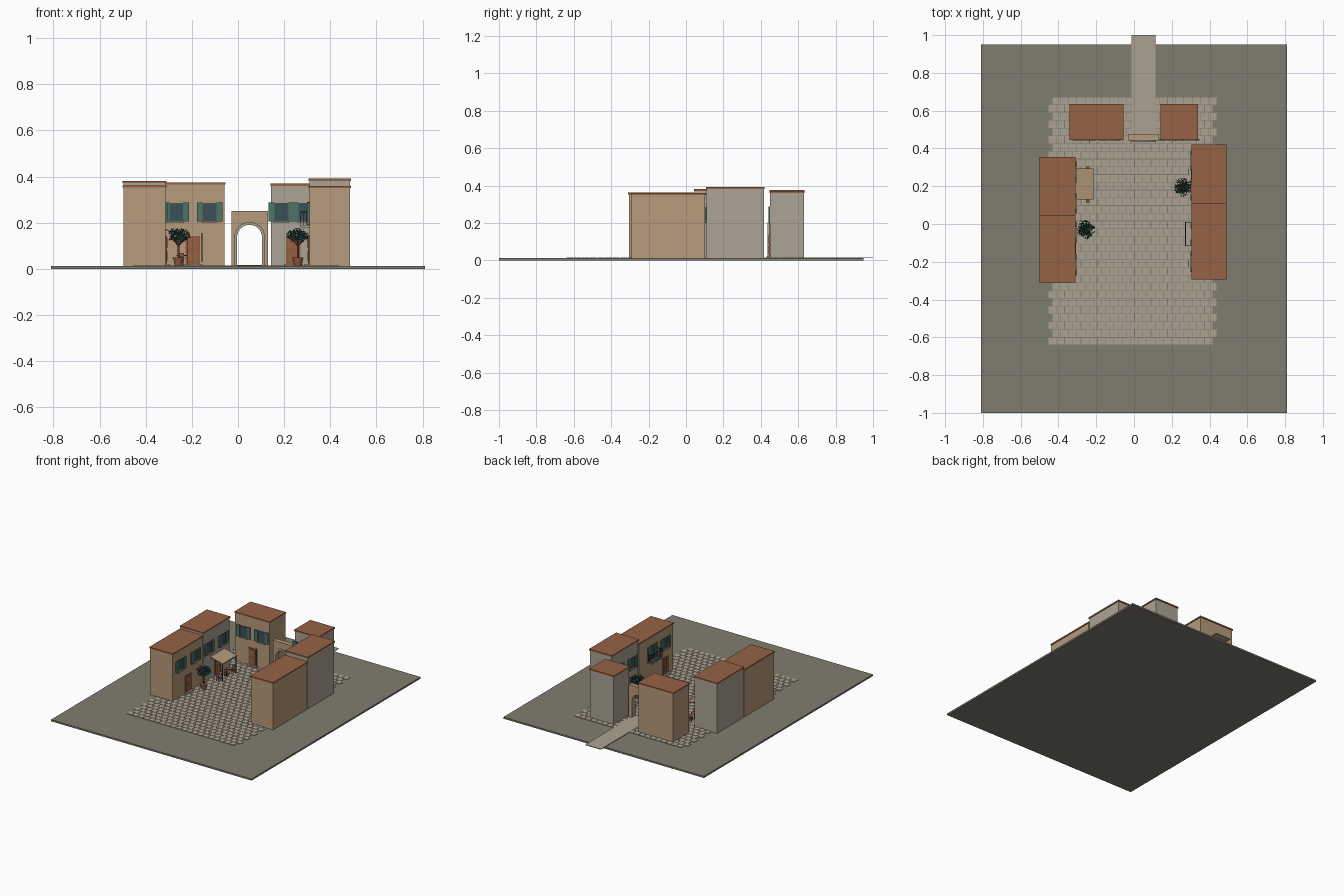
import bpy, bmesh, math, random
from mathutils import Vector, Matrix

if "Cube" in bpy.data.objects:
    bpy.data.objects.remove(bpy.data.objects["Cube"])

random.seed(4)
COLOURS = {
    "ground": (.216, .202, .162), "stone": (.41, .36, .285), "ochre": (.47, .325, .20),
    "grey_plaster": (.415, .372, .298), "roof_tile": (.305, .122, .058),
    "shutter_green": (.075, .175, .135), "window_glass": (.045, .08, .098),
    "wood": (.29, .105, .05), "iron": (.03, .032, .035), "leaf_green": (.03, .10, .08),
}
MATS = {}
for name, c in COLOURS.items():
    MATS[name] = bpy.data.materials.new(name)
    MATS[name].diffuse_color = (*c, 1)


def finish(name, bm, mat):
    me = bpy.data.meshes.new(name)
    bmesh.ops.recalc_face_normals(bm, faces=bm.faces)
    bm.to_mesh(me)
    bm.free()
    me.materials.append(MATS[mat])
    ob = bpy.data.objects.new(name, me)
    bpy.context.collection.objects.link(ob)
    return ob


def add_box(bm, x0, x1, y0, y1, z0, z1):
    m = Matrix.Translation(((x0 + x1) / 2, (y0 + y1) / 2, (z0 + z1) / 2))
    m = m @ Matrix.Diagonal((abs(x1 - x0), abs(y1 - y0), abs(z1 - z0), 1))
    bmesh.ops.create_cube(bm, size=1, matrix=m)


def boxes(name, mat, *dims):
    bm = bmesh.new()
    for d in dims:
        add_box(bm, *d)
    return finish(name, bm, mat)


def cone(name, mat, x, y, z0, z1, r0, r1, n=10):
    bm = bmesh.new()
    bmesh.ops.create_cone(bm, cap_ends=True, segments=n, radius1=r0, radius2=r1, depth=z1 - z0,
                          matrix=Matrix.Translation((x, y, (z0 + z1) / 2)))
    return finish(name, bm, mat)


def prism(name, mat, outline, y0, y1):
    """Extrude an outline in x and z along y."""
    bm = bmesh.new()
    f = bm.faces.new([bm.verts.new((x, y0, z)) for x, z in outline])
    new = bmesh.ops.extrude_face_region(bm, geom=[f])["geom"]
    bmesh.ops.translate(bm, vec=(0, y1 - y0, 0), verts=[v for v in new if isinstance(v, bmesh.types.BMVert)])
    return finish(name, bm, mat)


G = .012  # ground level
boxes("ground_slab", "ground", (-.81, .81, -1, .95, 0, G))
boxes("alley_paving", "stone", (-.012, .113, .44, 1, G, .0165))

# cobbled square, in staggered rows
bm = bmesh.new()
rows, pitch, length = 32, .041, .0436
for r in range(rows):
    y = -.64 + r * pitch
    shift = .5 * length * (r % 2)
    for c in range(20):
        x = -.455 + c * length + shift
        add_box(bm, x + .0015, x + length - .0015, y + .0015, y + pitch - .0015, G - .004, .0155)
finish("cobbles", bm, "stone")


# buildings: body and tiled roof slab
def building(name, mat, x0, x1, y0, y1, top):
    e = .004
    boxes(name + "_walls", mat, (x0 + e, x1 - e, y0 + e, y1 - e, .004, top - .01))
    boxes(name + "_roof", "roof_tile", (x0, x1, y0, y1, top - .01, top))


building("left_front_house", "ochre", -.5, -.31, -.31, .042, .362)
building("left_rear_house", "grey_plaster", -.5, -.31, .042, .355, .382)
building("right_front_house", "ochre", .305, .49, -.295, .106, .36)
building("right_rear_house", "grey_plaster", .305, .49, .106, .42, .392)
building("back_left_house", "ochre", -.342, -.055, .446, .634, .375)
building("back_right_house", "grey_plaster", .14, .338, .446, .634, .37)


# wall fittings: u runs along the wall, depth leads out of it
def fitting(name, mat, side, u0, u1, z0, z1, d, d0=0):
    if side == "back":
        box = (u0, u1, .45 - d, .45 - d0, z0, z1)
    elif side == "left":
        box = (-.314 + d0, -.314 + d, u0, u1, z0, z1)
    else:
        box = (.309 - d, .309 - d0, u0, u1, z0, z1)
    return boxes(name, mat, box)


def window(side, u, z0=.208, z1=.285):
    fitting(side + "_window_pane", "window_glass", side, u - .029, u + .029, z0, z1, .004)
    for s in (-1, 1):
        a, b = sorted((u + s * .03, u + s * .055))
        fitting(side + "_shutter", "shutter_green", side, a, b, z0 - .003, z1 + .003, .009)
    fitting(side + "_window_sill", "stone", side, u - .034, u + .034, z0 - .009, z0 - .003, .01)


def door(side, u):
    fitting(side + "_door", "wood", side, u - .032, u + .032, G, .143, .006)
    for z in (.035, .09):
        for s in (-1, 1):
            a, b = sorted((u + s * .004, u + s * .025))
            fitting(side + "_door_panel", "roof_tile", side, a, b, z, z + .043, .008)
    fitting(side + "_door_step", "stone", side, u - .04, u + .04, G, .022, .02)


for side, us in {"left": (-.215, -.045, .11, .275), "right": (-.2, .18, .335),
                 "back": (-.268, -.123, .188, .292)}.items():
    for u in us:
        window(side, u)
for side, u in (("left", -.13), ("left", .21), ("right", -.2), ("right", .25),
                ("back", -.196), ("back", .24)):
    door(side, u)
boxes("rain_pipe", "iron", (-.158, -.153, .441, .446, .03, .155))

# arched gateway with a raised stone surround
CX, SP, R = .05, .137, .054


def arc(r, n=20):
    return [(CX - r * math.cos(math.pi * i / n), SP + r * math.sin(math.pi * i / n)) for i in range(n + 1)]


def arch_outline(r_in, r_out=None):
    inner = [(CX - r_in, G)] + arc(r_in) + [(CX + r_in, G)]
    if r_out:
        outer = [(CX + r_out, G)] + arc(r_out)[::-1] + [(CX - r_out, G)]
    else:
        outer = [(.13, G), (.13, .25), (-.028, .25), (-.028, G)]
    return inner + outer


prism("gateway", "ochre", arch_outline(R), .443, .477)
prism("gateway_surround", "grey_plaster", arch_outline(R, .066), .436, .443)

# balcony with railings and a glazed door
fitting("balcony_door", "window_glass", "right", -.08, -.025, .19, .29, .004)
for a, b in ((-.108, -.081), (-.024, .003)):
    fitting("balcony_shutter", "shutter_green", "right", a, b, .19, .29, .009)
boxes("balcony_floor", "stone", (.27, .309, -.117, .01, .18, .188))
rail = [(.27, .309, y, y + .003, .243, .248) for y in (-.117, .007)]
rail.append((.27, .274, -.117, .01, .243, .248))
rail += [(.27, .273, -.117 + i * .0124, -.1145 + i * .0124, .188, .243) for i in range(11)]
rail += [(x, x + .003, y, y + .003, .188, .243) for x in (.283, .296) for y in (-.117, .007)]
boxes("balcony_railing", "iron", *rail)

# sloping awning on two poles
prism("awning", "ochre", [(-.314, .172), (-.215, .147), (-.215, .14), (-.314, .166)], .13, .295)
boxes("awning_poles", "iron", *[(-.222, -.218, y, y + .004, G, .143) for y in (.133, .288)])

# cafe tables and chairs
for y in (.165, .255):
    cone("table_top", "wood", -.245, y, .056, .06, .022, .022, 12)
    cone("table_stem", "iron", -.245, y, .015, .056, .003, .003, 6)
    for s in (-1, 1):
        c = y + s * .038
        boxes("chair_seat", "wood", (-.255, -.235, c - .01, c + .01, .036, .04))
        boxes("chair_back", "wood", (-.255, -.235, c + s * .009, c + s * .012, .052, .068))
        boxes("chair_legs", "iron", *[(x, x + .002, c + t * .009 - .001, c + t * .009 + .001, .015,
                                       .066 if t == s else .036) for x in (-.254, -.238) for t in (-1, 1)])


# potted trees with branches and loose leaves
def tree(x, y):
    cone("tree_pot", "wood", x, y, .015, .046, .016, .023, 12)
    cone("tree_pot_rim", "wood", x, y, .044, .05, .025, .025, 12)
    cone("tree_trunk", "wood", x, y, .048, .12, .005, .004, 7)
    wood, leaves = bmesh.new(), bmesh.new()
    for i in range(7):
        a = i * math.tau / 7
        d = Vector((.034 * math.cos(a), .034 * math.sin(a), .032))
        m = Matrix.Translation(Vector((x, y, .1)) + d / 2) @ d.to_track_quat('Z', 'Y').to_matrix().to_4x4()
        bmesh.ops.create_cone(wood, segments=5, radius1=.003, radius2=.0012, depth=d.length, matrix=m)
    finish("tree_branches", wood, "wood")
    for i in range(330):
        d = Vector([random.gauss(0, 1) for _ in range(3)]).normalized() * random.uniform(.35, 1)
        p = Vector((x + d.x * .05, y + d.y * .05, .145 + d.z * .032))
        t = Vector([random.gauss(0, 1) for _ in range(3)]).normalized()
        w = t.orthogonal().normalized() * .0035
        leaves.faces.new([leaves.verts.new(p + q) for q in (t * -.008, w, t * .008, -w)])
    finish("tree_leaves", leaves, "leaf_green")


tree(-.258, -.028)
tree(.26, .195)

for m in bpy.data.materials:
    if m.users and not m.is_grease_pencil:
        m.use_nodes = True
        m.node_tree.nodes["Principled BSDF"].inputs["Base Color"].default_value = m.diffuse_color
